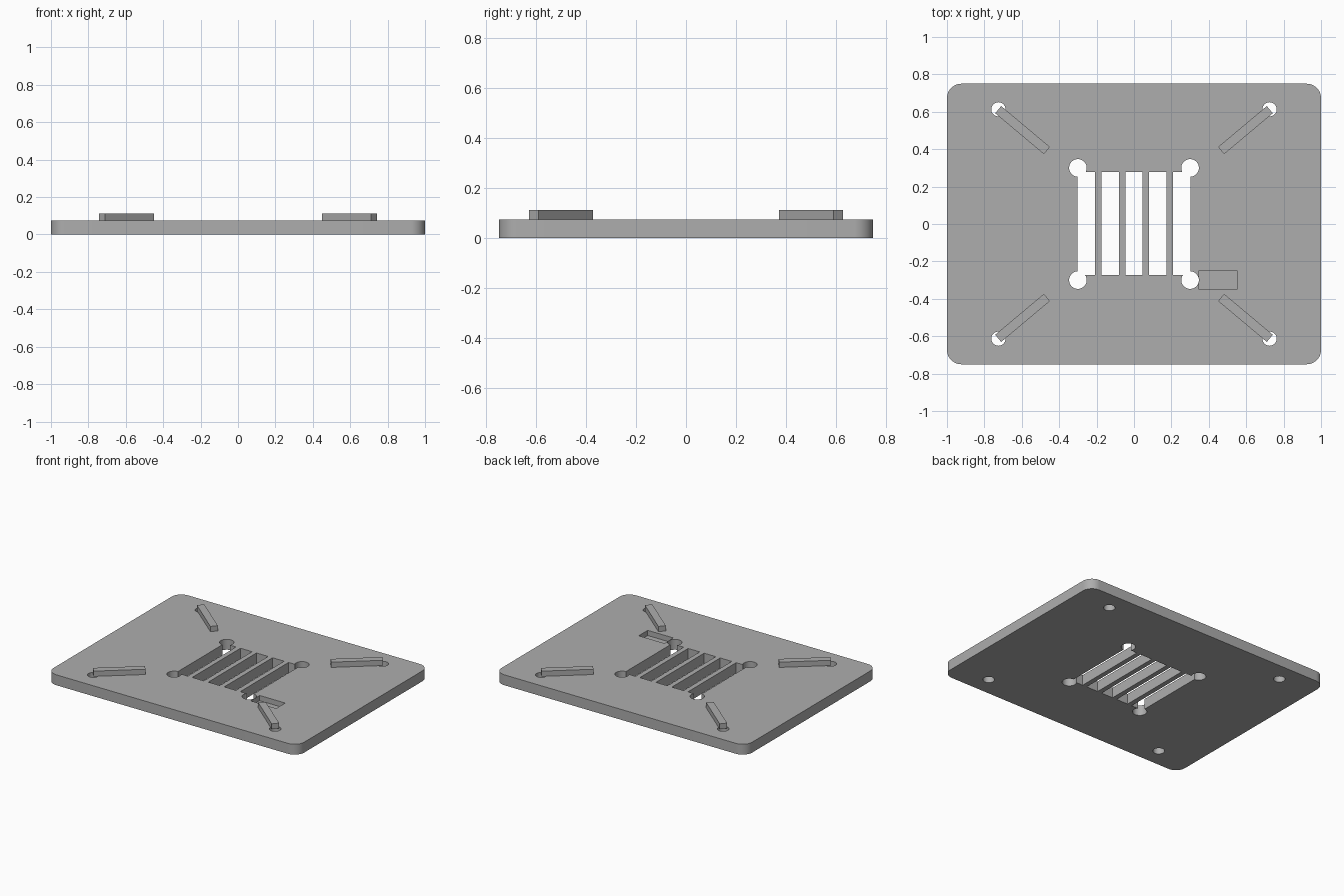
import bpy, bmesh, math
from mathutils import Matrix

if "Cube" in bpy.data.objects:
    bpy.data.objects.remove(bpy.data.objects["Cube"], do_unlink=True)

THICK = 0.075
CORNERS = [(sx, sy) for sx in (-1, 1) for sy in (-1, 1)]

grey = bpy.data.materials.new("plain grey")
grey.use_nodes = True
grey.diffuse_color = (0.42, 0.42, 0.42, 1)
grey.node_tree.nodes["Principled BSDF"].inputs["Base Color"].default_value = grey.diffuse_color


def make_object(name, bm):
    mesh = bpy.data.meshes.new(name)
    bm.to_mesh(mesh)
    bm.free()
    mesh.materials.append(grey)
    obj = bpy.data.objects.new(name, mesh)
    bpy.context.collection.objects.link(obj)
    return obj


def box(name, center, size, angle=0):
    bm = bmesh.new()
    place = Matrix.Translation(center) @ Matrix.Rotation(angle, 4, "Z") @ Matrix.Diagonal((*size, 1))
    bmesh.ops.create_cube(bm, size=1, matrix=place)
    return make_object(name, bm)


def cylinder(name, x, y, radius):
    bm = bmesh.new()
    bmesh.ops.create_cone(bm, cap_ends=True, segments=48, radius1=radius, radius2=radius,
                          depth=0.3, matrix=Matrix.Translation((x, y, THICK / 2)))
    return make_object(name, bm)


# Base plate with rounded vertical corners
plate = box("base_plate", (0, 0, THICK / 2), (2, 1.5, THICK))
bm = bmesh.new()
bm.from_mesh(plate.data)
upright = [e for e in bm.edges if abs(e.verts[0].co.z - e.verts[1].co.z) > 0.01]
bmesh.ops.bevel(bm, geom=upright, offset=0.077, segments=12, profile=0.5, affect="EDGES")
bm.to_mesh(plate.data)
bm.free()

# Cutters: five vent slots, fan and mounting holes, one shallow pocket
cutters = [box("slot_cutter", (0.1278 * i, 0.002, THICK / 2), (0.093, 0.55, 0.3))
           for i in range(-2, 3)]
for sx, sy in CORNERS:
    cutters.append(cylinder("fan_hole_cutter", 0.3 * sx, 0.3 * sy, 0.047))
    cutters.append(cylinder("mount_hole_cutter", 0.725 * sx, 0.613 * sy, 0.038))
cutters.append(box("pocket_cutter", (0.449, -0.3, THICK), (0.204, 0.102, THICK)))

bpy.context.view_layer.objects.active = plate
for cutter in cutters:
    mod = plate.modifiers.new("cut", "BOOLEAN")
    mod.operation = "DIFFERENCE"
    mod.solver = "EXACT"
    mod.object = cutter
    bpy.ops.object.modifier_apply(modifier=mod.name)
    bpy.data.objects.remove(cutter, do_unlink=True)

# Smooth the round corners and hole walls only
bpy.ops.object.select_all(action="DESELECT")
plate.select_set(True)
bpy.ops.object.shade_smooth_by_angle(angle=math.radians(30))

# Diagonal raised ribs reaching over the mounting holes
for sx, sy in CORNERS:
    name = ("back" if sy > 0 else "front") + ("_left" if sx > 0 else "_right") + "_rib"
    box(name, (0.596 * sx, 0.502 * sy, THICK + 0.019), (0.34, 0.05, 0.038),
        math.radians(40 * sx * sy))
